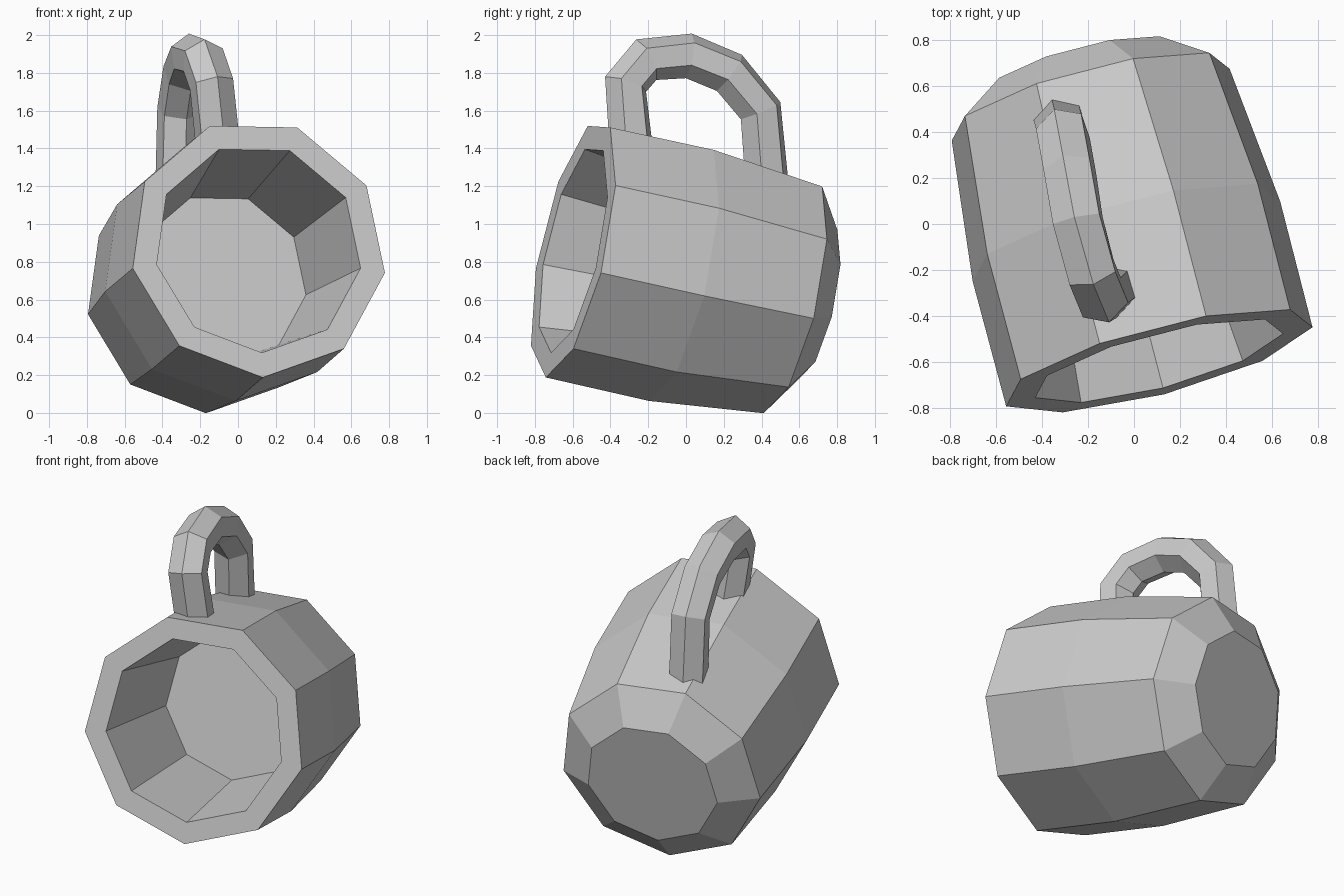
import bpy, bmesh, math
from mathutils import Vector

if "Cube" in bpy.data.objects:
    bpy.data.objects.remove(bpy.data.objects["Cube"])


def loft(name, rings):
    """Skin a list of equal vertex rings and cap both ends."""
    bm = bmesh.new()
    loops = [[bm.verts.new(p) for p in ring] for ring in rings]
    n = len(loops[0])
    for a, b in zip(loops, loops[1:]):
        for i in range(n):
            j = (i + 1) % n
            bm.faces.new((a[i], a[j], b[j], b[i]))
    bm.faces.new(loops[0][::-1])
    bm.faces.new(loops[-1])
    bmesh.ops.recalc_face_normals(bm, faces=bm.faces)
    mesh = bpy.data.meshes.new(name)
    bm.to_mesh(mesh)
    bm.free()
    obj = bpy.data.objects.new(name, mesh)
    bpy.context.collection.objects.link(obj)
    return obj


def ring(centre, a, b, radius, sides):
    return [centre + radius * (math.cos(t) * a + math.sin(t) * b)
            for t in (2 * math.pi * i / sides for i in range(sides))]


# Tilted cup body: nine-sided profile (depth from rim, radius), inside to outside
rim = Vector((0.106, -0.597, 0.872))
axis = Vector((-0.248, 0.946, -0.21)).normalized()
e1 = Vector((-0.256, 0.077, 0.648))
e1 = (e1 - e1.dot(axis) * axis).normalized()
e2 = axis.cross(e1)
profile = [(0.765, 0.462), (0, 0.566), (0, 0.70),
           (0.578, 0.703), (1.205, 0.635), (1.355, 0.417)]
loft("cup_body", [ring(rim + t * axis, e1, e2, r, 9) for t, r in profile])

# Handle: hexagonal tube along an arch, ends sunk into the wall
path = [Vector(p) for p in [
    (-0.105, -0.29, 1.40), (-0.14, -0.32, 1.74), (-0.185, -0.21, 1.87),
    (-0.245, 0.015, 1.89), (-0.28, 0.23, 1.80), (-0.31, 0.395, 1.60),
    (-0.32, 0.43, 1.20)]]
side = (path[-1] - path[0]).cross(path[3] - path[0]).normalized()
sections = []
for i, p in enumerate(path):
    before = (p - path[max(i - 1, 0)]).normalized()
    after = (path[min(i + 1, len(path) - 1)] - p).normalized()
    tangent = (before + after).normalized()
    outward = side.cross(tangent).normalized()
    sections.append(ring(p, outward, tangent.cross(outward), 0.12, 6))
loft("handle", sections)
